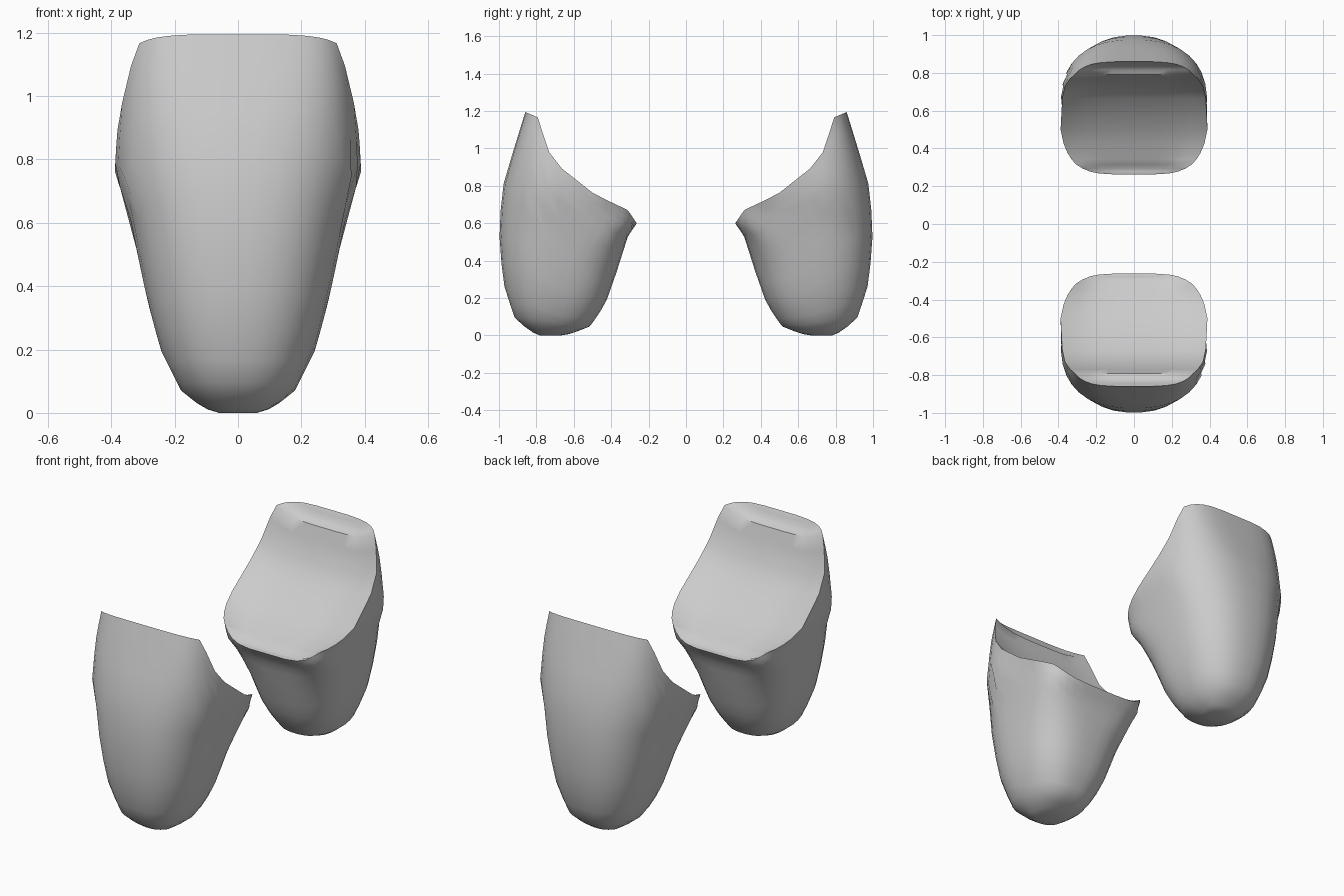
import bpy, bmesh, math

if "Cube" in bpy.data.objects:
    bpy.data.objects.remove(bpy.data.objects["Cube"])

# profiles: (height, distance from the model centre) or (height, half width)
OUTER = [(0, .78), (.02, .83), (.09, .915), (.25, .97), (.45, .996), (.6, 1.0),
         (.82, .975), (1.0, .92), (1.2, .858)]
INNER = [(0, .67), (.01, .61), (.05, .51), (.17, .43), (.34, .37), (.53, .31),
         (.56, .29), (.6, .262), (1.2, .262)]
WIDTH = [(0, .06), (.015, .11), (.07, .18), (.2, .245), (.36, .288), (.55, .328),
         (.66, .35), (.75, .39), (.85, .385), (1.0, .372), (1.2, .34)]
# rim line seen from the side: (distance, height)
RIM = [(.26, .595), (.31, .67), (.48, .75), (.63, .85), (.74, .99), (.79, 1.165), (.86, 1.195)]
LEVELS = [0, .012, .04, .08, .14, .22, .32, .44, .56, .68, .8, .88, .94, 1]
COLS, ACROSS, DIP = 36, 10, .05


def interp(table, v):
    if v <= table[0][0]:
        return table[0][1]
    for (a, p), (b, q) in zip(table, table[1:]):
        if v <= b:
            return p + (q - p) * (v - a) / (b - a)
    return table[-1][1]


def section(ang, z):
    """Point on the rounded-box cross-section at height z."""
    yo, yi, w = interp(OUTER, z), interp(INNER, z), interp(WIDTH, z)
    c, s = math.cos(ang), math.sin(ang)
    if c > 0:
        n = interp([(0, 2.3), (.85, 2.5), (1.2, 4)], z)
    else:
        n = interp([(0, 2.3), (.4, 2.8), (.6, 4.5)], z)
    x = w * math.copysign(abs(s) ** (2 / n), s)
    y = (yo + yi) / 2 + (yo - yi) / 2 * math.copysign(abs(c) ** (2 / n), c)
    return x, y


def rim_height(ang):
    lo, hi = .4, 1.2
    for _ in range(40):
        z = (lo + hi) / 2
        if z < interp(RIM, section(ang, z)[1]):
            lo = z
        else:
            hi = z
    return lo


def make_pod(name, turn):
    bm = bmesh.new()
    angles = [(i + .5) * math.tau / COLS for i in range(COLS)]
    tops = [rim_height(a) for a in angles]

    # outer cup
    rings = []
    for t in LEVELS:
        ring = []
        for a, top in zip(angles, tops):
            x, y = section(a, top * t)
            ring.append(bm.verts.new((x, y, top * t)))
        rings.append(ring)
    for r0, r1 in zip(rings, rings[1:]):
        for i in range(COLS):
            j = (i + 1) % COLS
            bm.faces.new((r0[i], r0[j], r1[j], r1[i]))
    bm.faces.new(rings[0])

    # dished top surface, strung across the rim
    rim, rows = rings[-1], []
    half = COLS // 2
    for i in range(half):
        a, b = rim[i], rim[COLS - 1 - i]
        dip = DIP * min(1, 3 * math.sin(math.pi * i / (half - 1)) ** 2)
        row = [a]
        for k in range(1, ACROSS):
            u = k / ACROSS
            p = a.co.lerp(b.co, u)
            p.z -= dip * (1 - (2 * u - 1) ** 4)
            row.append(bm.verts.new(p))
        rows.append(row + [b])
    for r0, r1 in zip(rows, rows[1:]):
        for k in range(ACROSS):
            bm.faces.new((r0[k], r0[k + 1], r1[k + 1], r1[k]))
    # close the two short ends of the rim
    for row in (rows[0], rows[-1]):
        bm.faces.new(row)

    bmesh.ops.recalc_face_normals(bm, faces=bm.faces)
    mesh = bpy.data.meshes.new(name)
    bm.to_mesh(mesh)
    bm.free()
    ob = bpy.data.objects.new(name, mesh)
    bpy.context.collection.objects.link(ob)
    ob.rotation_euler.z = turn
    bpy.context.view_layer.objects.active = ob
    ob.select_set(True)


# two identical pods facing each other
make_pod("back_pod", 0)
make_pod("front_pod", math.pi)
bpy.ops.object.shade_smooth_by_angle(angle=math.radians(45))
